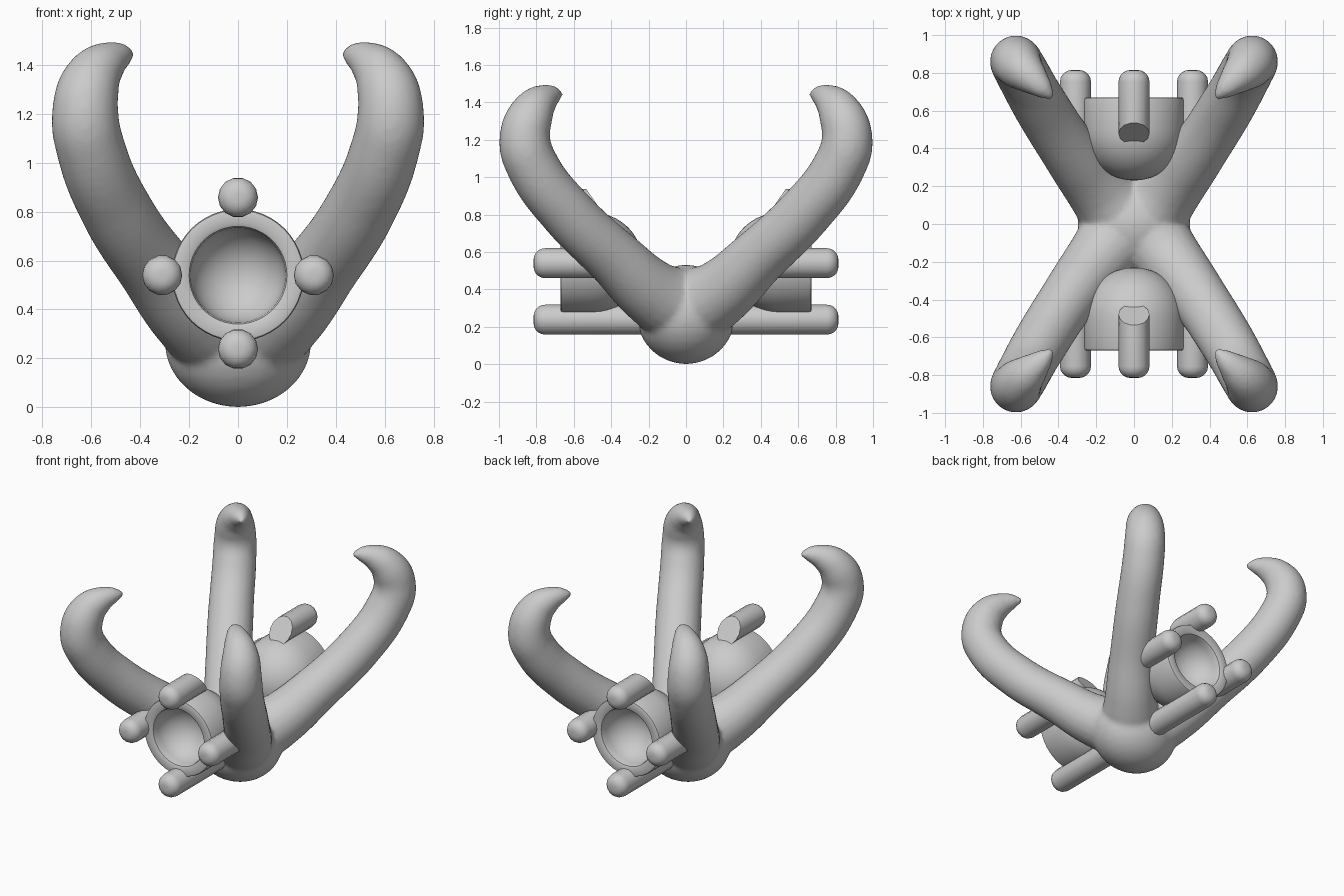
import bpy, bmesh, math
from mathutils import Matrix

if "Cube" in bpy.data.objects:
    bpy.data.objects.remove(bpy.data.objects["Cube"])

COL = bpy.context.collection
AXIS_Z = 0.54          # height of the socket axis


def add_object(name, bm, angle=40):
    bmesh.ops.recalc_face_normals(bm, faces=bm.faces[:])
    me = bpy.data.meshes.new(name)
    bm.to_mesh(me)
    bm.free()
    ob = bpy.data.objects.new(name, me)
    COL.objects.link(ob)
    bpy.ops.object.select_all(action='DESELECT')
    ob.select_set(True)
    bpy.context.view_layer.objects.active = ob
    bpy.ops.object.shade_smooth_by_angle(angle=math.radians(angle))
    return ob


def lathe_y(name, profile, steps, x=0, z=AXIS_Z, trim=False):
    """Spin (radius, y) points round a y axis, optionally slant the inner end, mirror to the back."""
    bm = bmesh.new()
    vs = [bm.verts.new((r, y, 0)) for r, y in profile]
    es = [bm.edges.new(p) for p in zip(vs, vs[1:])]
    bmesh.ops.spin(bm, geom=vs + es, cent=(0, 0, 0), axis=(0, 1, 0),
                   angle=math.tau, steps=steps, use_duplicate=False)
    bmesh.ops.remove_doubles(bm, verts=bm.verts[:], dist=1e-4)
    bmesh.ops.translate(bm, verts=bm.verts[:], vec=(x, 0, z))
    if trim:
        cut = bmesh.ops.bisect_plane(bm, geom=bm.verts[:] + bm.edges[:] + bm.faces[:],
                                     plane_co=(0, -0.48, 0.86), plane_no=(0, 1, 0.7),
                                     clear_outer=True)
        rim = [e for e in cut['geom_cut'] if isinstance(e, bmesh.types.BMEdge)]
        bmesh.ops.contextual_create(bm, geom=rim)
    ob = add_object(name, bm)
    m = ob.modifiers.new("mirror_back", 'MIRROR')
    m.use_axis = (False, True, False)
    m.use_mirror_merge = False
    return ob


# Four curled horns, tapered along one path (x, y, z, radius)
path = [(0.06, 0.03, 0.30, 0.205), (0.18, 0.18, 0.38, 0.18), (0.335, 0.38, 0.565, 0.155),
        (0.50, 0.635, 0.81, 0.147), (0.60, 0.815, 1.05, 0.142), (0.625, 0.862, 1.20, 0.137),
        (0.597, 0.825, 1.34, 0.120), (0.53, 0.762, 1.415, 0.085), (0.47, 0.705, 1.44, 0.05),
        (0.43, 0.664, 1.444, 0.018)]
cu = bpy.data.curves.new("horn_path", 'CURVE')
cu.dimensions = '3D'
cu.bevel_depth = 1.0
cu.bevel_resolution = 8
cu.resolution_u = 8
cu.use_fill_caps = True
sp = cu.splines.new('BEZIER')
sp.radius_interpolation = 'CARDINAL'
sp.bezier_points.add(len(path) - 1)
for p, (x, y, z, r) in zip(sp.bezier_points, path):
    p.co = (x, y, z)
    p.radius = r
    p.handle_left_type = p.handle_right_type = 'AUTO'
guide = bpy.data.objects.new("horn_guide", cu)
COL.objects.link(guide)
bpy.context.view_layer.update()
horn = bpy.data.meshes.new_from_object(guide.evaluated_get(bpy.context.evaluated_depsgraph_get()))
bpy.data.objects.remove(guide)

bm = bmesh.new()
for sx in (-1, 1):
    for sy in (-1, 1):
        start = len(bm.verts)
        nf = len(bm.faces)
        bm.from_mesh(horn)
        bm.verts.ensure_lookup_table()
        bm.faces.ensure_lookup_table()
        bmesh.ops.scale(bm, vec=(sx, sy, 1), verts=bm.verts[start:])
        if sx * sy < 0:
            bmesh.ops.reverse_faces(bm, faces=bm.faces[nf:])
# Rounded hub where the horns meet
hub = Matrix.Translation((0, 0, 0.266)) @ Matrix.Diagonal((1.13, 1.0, 1.0, 1.0))
bmesh.ops.create_uvsphere(bm, u_segments=32, v_segments=16, radius=0.266, matrix=hub)
bmesh.ops.remove_doubles(bm, verts=bm.verts[:], dist=1e-5)
body = add_object("horned_body", bm, 180)
rm = body.modifiers.new("fuse", 'REMESH')
rm.mode = 'VOXEL'
rm.voxel_size = 0.014
rm.use_smooth_shade = True
sm = body.modifiers.new("blend", 'SMOOTH')
sm.factor = 0.5
sm.iterations = 12

# Front and back sockets: domed inner end, bowl-shaped recess at the outer end
quarter = [math.pi / 2 * i / 10 for i in range(11)]
dome = [(0.27 * math.sin(a), -0.50 + 0.27 * math.cos(a)) for a in quarter]
bowl = [(0.194 * math.cos(a), -0.645 + 0.19 * math.sin(a)) for a in quarter]
dome[0] = (0, dome[0][1])
bowl[-1] = (0, bowl[-1][1])
socket = dome + [(0.27, -0.655), (0.266, -0.667), (0.257, -0.67),
                 (0.215, -0.67), (0.2, -0.663)] + bowl
lathe_y("socket", socket, 48)

# Four round-ended rods around each socket
end = [(0.02 + 0.062 * math.cos(a), -0.753 - 0.062 * math.sin(a))
       for a in (math.pi / 2 * i / 5 for i in range(6))]
rod = [(0, -0.1), (0.082, -0.1)] + end + [(0, -0.815)]
side = [(0, -0.26), (0.082, -0.26)] + end + [(0, -0.815)]
lathe_y("top_rod", rod, 14, 0, 0.858, trim=True)
lathe_y("bottom_rod", rod, 14, 0, 0.238)
lathe_y("left_rod", side, 14, -0.31)
lathe_y("right_rod", side, 14, 0.31)
